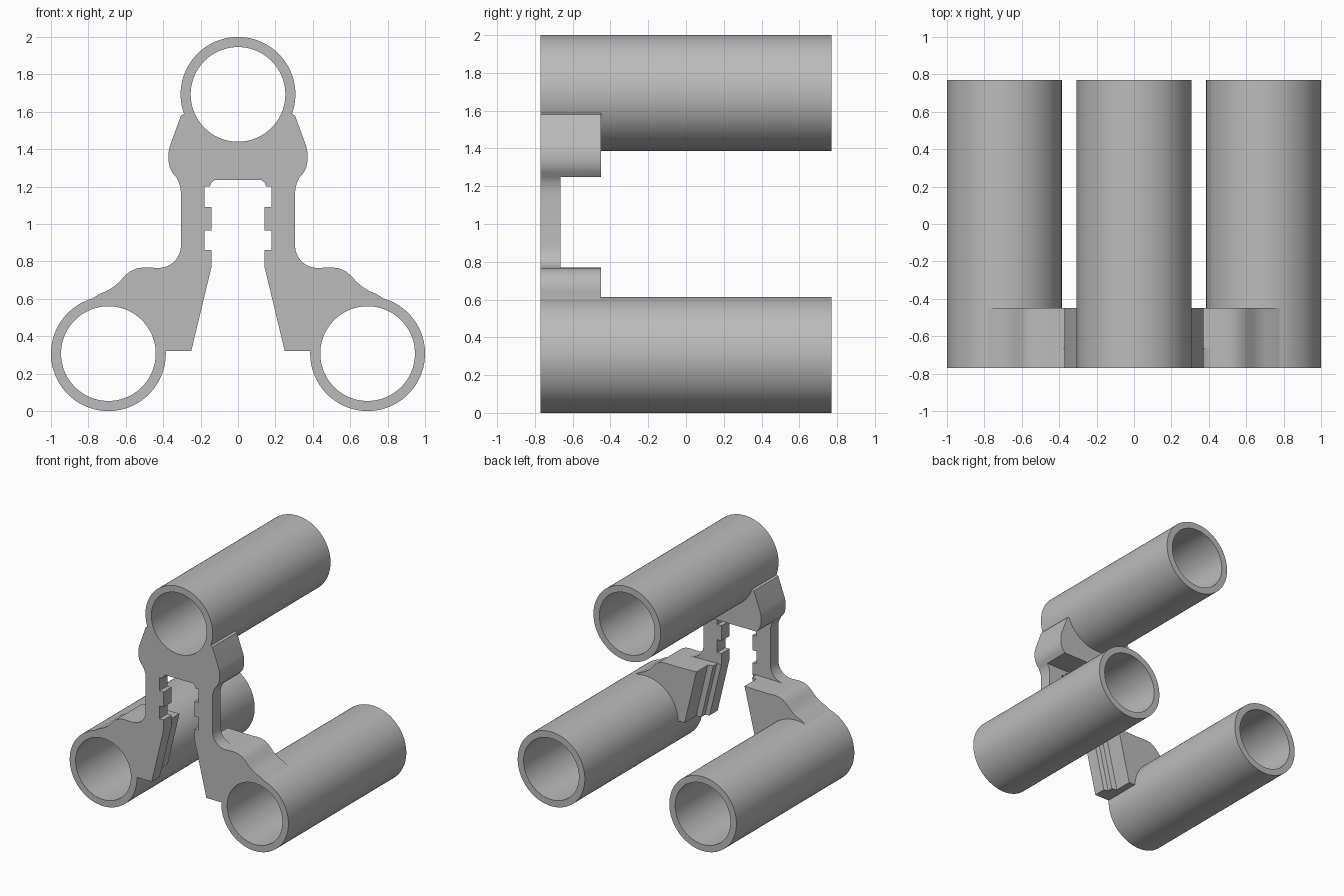
import bpy, bmesh, math

if "Cube" in bpy.data.objects:
    bpy.data.objects.remove(bpy.data.objects["Cube"])

grey = bpy.data.materials.new("plain_grey")
grey.diffuse_color = (0.5, 0.5, 0.5, 1)
grey.use_nodes = True
grey.node_tree.nodes["Principled BSDF"].inputs["Base Color"].default_value = grey.diffuse_color

FRONT, PLATE, BACK = -0.77, -0.665, -0.45
R_OUT, R_IN = 0.307, 0.253
TOP, LOW = (0, 1.693), (0.693, 0.307)


def finish(bm, name):
    bmesh.ops.recalc_face_normals(bm, faces=bm.faces[:])
    me = bpy.data.meshes.new(name)
    bm.to_mesh(me)
    bm.free()
    me.materials.append(grey)
    ob = bpy.data.objects.new(name, me)
    bpy.context.collection.objects.link(ob)
    bpy.ops.object.select_all(action='DESELECT')
    ob.select_set(True)
    bpy.context.view_layer.objects.active = ob
    bpy.ops.object.shade_smooth_by_angle(angle=math.radians(30))
    return ob


def arc(c, r, a0, a1, n):
    angles = [math.radians(a0 + (a1 - a0) * i / n) for i in range(n + 1)]
    return [(c[0] + r * math.cos(a), c[1] + r * math.sin(a)) for a in angles]


def mirrored(pts):
    return [(-x, z) for x, z in reversed(pts)]


# Open tubes
def tube(name, x, z, n=96):
    bm = bmesh.new()
    rings = []
    for r, y in ((R_OUT, FRONT), (R_OUT, -FRONT), (R_IN, -FRONT), (R_IN, FRONT)):
        rings.append([bm.verts.new((x + r * math.cos(2 * math.pi * i / n), y,
                                    z + r * math.sin(2 * math.pi * i / n))) for i in range(n)])
    for k in range(4):
        a, b = rings[k], rings[(k + 1) % 4]
        for i in range(n):
            j = (i + 1) % n
            bm.faces.new((a[i], a[j], b[j], b[i]))
    finish(bm, name)


tube("top_tube", *TOP)
tube("right_tube", *LOW)
tube("left_tube", -LOW[0], LOW[1])

# Bracket profiles: upper saddle, thin legs, lower blocks
saddle = arc(TOP, 0.304, -90, -20, 16) + [
    (0.305, 1.58), (0.365, 1.415), (0.372, 1.38), (0.372, 1.34), (0.366, 1.305),
    (0.352, 1.275), (0.33, 1.25)]
saddle += mirrored(saddle[1:])

fillet = arc((0.425, 0.885), 0.12, 180, 270, 10)
legs = [(0.33, 1.25), (0.315, 1.22), (0.307, 1.19), (0.305, 1.16)] + fillet + [
    (0.142, 0.77), (0.142, 0.86), (0.18, 0.86), (0.18, 0.965), (0.142, 0.965),
    (0.142, 1.09), (0.18, 1.09), (0.18, 1.2), (0.15, 1.2), (0.143, 1.22), (0.125, 1.235)]
legs += mirrored(legs)

block = [(0.142, 0.77), fillet[-1], (0.50, 0.768), (0.54, 0.763), (0.575, 0.748),
         (0.605, 0.723), (0.635, 0.69), (0.665, 0.664), (0.70, 0.643), (0.74, 0.626)]
block += arc(LOW, 0.304, 72, 177, 24) + [(0.385, 0.32), (0.25, 0.32)]

# Bracket front slab, one shared mesh
bm = bmesh.new()
cache = {}


def vert(p, y):
    key = (round(p[0], 4), round(p[1], 4), y)
    if key not in cache:
        cache[key] = bm.verts.new((p[0], y, p[1]))
    return cache[key]


polys = [saddle, legs, block, mirrored(block)]
edges = {}
backs = []
for poly in polys:
    bm.faces.new([vert(p, FRONT) for p in poly])
    backs.append(bm.faces.new([vert(p, PLATE) for p in poly]))
    for p, q in zip(poly, poly[1:] + poly[:1]):
        key = frozenset((vert(p, FRONT), vert(q, FRONT)))
        edges.setdefault(key, []).append((p, q))
for users in edges.values():
    if len(users) == 1:
        p, q = users[0]
        bm.faces.new((vert(p, FRONT), vert(q, FRONT), vert(q, PLATE), vert(p, PLATE)))


# Deeper saddle and blocks; the slanted inner faces get a groove
def push(face, dy, shift=0.0):
    new = bmesh.ops.extrude_discrete_faces(bm, faces=[face])["faces"][0]
    for v in new.verts:
        v.co.y += dy
        if abs(v.co.x) < 0.3:
            v.co.x += math.copysign(shift, v.co.x)
    return new


push(backs[0], BACK - PLATE)
for face in backs[2:]:
    for dy, shift in ((0.01, 0.035), (0.045, 0), (0.01, -0.043), (0.15, 0)):
        face = push(face, dy, shift)

bmesh.ops.triangulate(bm, faces=[f for f in bm.faces if len(f.verts) > 4])
finish(bm, "bracket")
